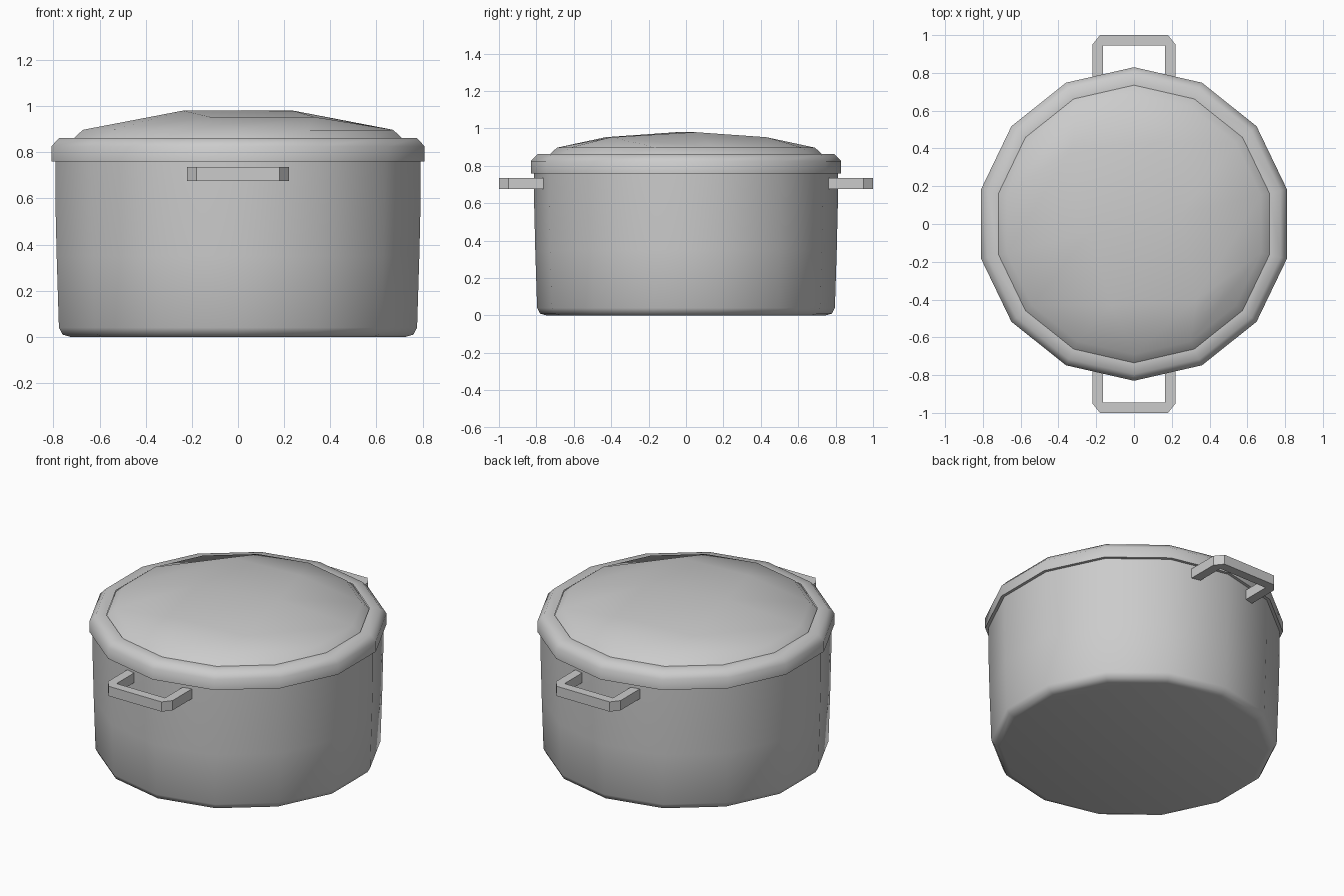
import bpy, bmesh
from math import sin, cos, tau, radians

if "Cube" in bpy.data.objects:
    bpy.data.objects.remove(bpy.data.objects["Cube"])

SIDES = 14
STEEL = (0.6, 0.6, 0.6, 1)
metal = bpy.data.materials.new("grey metal")
metal.use_nodes = True
metal.diffuse_color = STEEL
metal.node_tree.nodes["Principled BSDF"].inputs["Base Color"].default_value = STEEL


def ring_point(k, r, z):
    """Corner k of the polygon, counted from the front corner."""
    a = tau * k / SIDES
    return (r * sin(a), -r * cos(a), z)


def finish(name, bm, smooth):
    bmesh.ops.recalc_face_normals(bm, faces=bm.faces)
    mesh = bpy.data.meshes.new(name)
    bm.to_mesh(mesh)
    bm.free()
    mesh.materials.append(metal)
    ob = bpy.data.objects.new(name, mesh)
    bpy.context.collection.objects.link(ob)
    if smooth:
        bpy.ops.object.select_all(action='DESELECT')
        ob.select_set(True)
        bpy.context.view_layer.objects.active = ob
        bpy.ops.object.shade_smooth_by_angle(angle=radians(50))
    return ob


def lathe(bm, profile):
    """Join rings of the polygon along a (radius, height) profile."""
    rings = [[bm.verts.new(ring_point(k, r, z)) for k in range(SIDES)] for r, z in profile]
    for a, b in zip(rings, rings[1:]):
        for k in range(SIDES):
            n = (k + 1) % SIDES
            bm.faces.new((a[k], a[n], b[n], b[k]))
    return rings


# Pot body with a rounded foot
bm = bmesh.new()
rings = lathe(bm, [(0.745, 0), (0.78, 0.01), (0.796, 0.04), (0.806, 0.35),
                   (0.812, 0.6), (0.812, 0.77)])
bm.faces.new(rings[0])
bm.faces.new(rings[-1])
finish("pot_body", bm, True)

# Lid rim that overhangs the body
bm = bmesh.new()
lathe(bm, [(0.78, 0.76), (0.83, 0.76), (0.83, 0.825), (0.795, 0.862), (0.735, 0.862)])
finish("lid_rim", bm, True)

# Domed lid: a short slope, then a skewed grid of faces
bm = bmesh.new()
edge = lathe(bm, [(0.735, 0.855), (0.69, 0.897)])[1]
quarter = [(-0.12, -0.43, 0.953), (0.33, -0.40, 0.953), (-0.24, -0.05, 0.98)]
half = [bm.verts.new(p) for p in quarter]
other = [bm.verts.new((-x, -y, z)) for x, y, z in quarter]
inner = [half[:2], [half[2], other[2]], [other[1], other[0]]]
rows = [edge[-1:] + edge[0:3]]
for i, pair in enumerate(inner):
    rows.append([edge[-2 - i]] + pair + [edge[3 + i]])
rows.append([edge[9], edge[8], edge[7], edge[6]])
for a, b in zip(rows, rows[1:]):
    for k in range(3):
        bm.faces.new((a[k], a[k + 1], b[k + 1], b[k]))
finish("lid_dome", bm, True)

# Square loop handles at front and back
outer = [(0.22, 0.72), (0.22, 0.95), (0.18, 1.0)]
inside = [(0.165, 0.72), (0.165, 0.945), (0.165, 0.945)]
outer += [(-x, y) for x, y in reversed(outer)]
inside = inside[:2] + [(-x, y) for x, y in reversed(inside[:2])]
for name, side in (("front_handle", -1), ("back_handle", 1)):
    bm = bmesh.new()
    loop = [bm.verts.new((x, side * y, 0.675)) for x, y in outer + inside[::-1]]
    base = bm.faces.new(loop)
    grown = bmesh.ops.extrude_face_region(bm, geom=[base], use_keep_orig=True)
    top = [v for v in grown["geom"] if isinstance(v, bmesh.types.BMVert)]
    bmesh.ops.translate(bm, verts=top, vec=(0, 0, 0.06))
    finish(name, bm, False)
